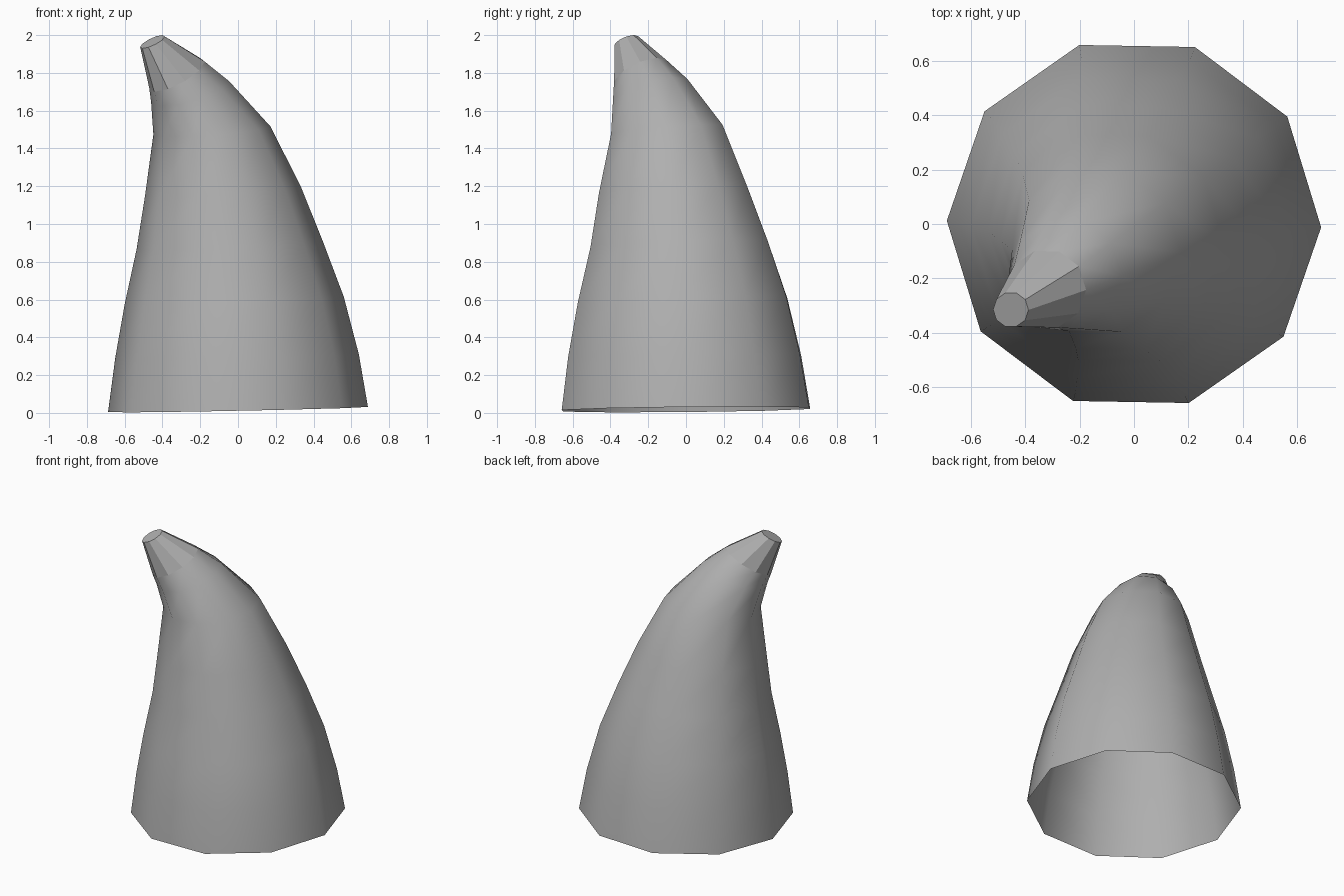
import bpy, bmesh, math

if "Cube" in bpy.data.objects:
    bpy.data.objects.remove(bpy.data.objects["Cube"])

SIDES = 10
# ring: centre x, y, z, radius, slope of the ring plane in x and in y
RINGS = [
    (0.00, 0.00, 0.018, 0.688, 0.02, 0.01),
    (-0.005, -0.007, 0.30, 0.645, 0.015, 0.01),
    (-0.02, -0.018, 0.595, 0.58, 0.035, 0.03),
    (-0.045, -0.035, 0.89, 0.492, 0.05, 0.04),
    (-0.08, -0.067, 1.175, 0.412, 0.06, 0.05),
    (-0.138, -0.10, 1.495, 0.31, 0.07, 0.08),
    (-0.253, -0.188, 1.70, 0.207, 0.27, 0.25),
    (-0.323, -0.24, 1.79, 0.147, 0.48, 0.38),
    (-0.453, -0.315, 1.965, 0.065, 0.43, 0.33),
]

bm = bmesh.new()


def add_ring(cx, cy, cz, r, sx, sy):
    verts = []
    for i in range(SIDES):
        a = math.tau * i / SIDES - math.radians(1)
        dx, dy = r * math.cos(a), r * math.sin(a)
        verts.append(bm.verts.new((cx + dx, cy + dy, cz + sx * dx + sy * dy)))
    return verts


# curved body, open at the bottom; the last band before the tip is faceted
rings = [add_ring(*r) for r in RINGS]
for k, (low, high) in enumerate(zip(rings, rings[1:])):
    for i in range(SIDES):
        j = (i + 1) % SIDES
        face = bm.faces.new((low[i], low[j], high[j], high[i]))
        face.smooth = k < len(rings) - 2

# flat cap on the tip
bm.faces.new(rings[-1])

mesh = bpy.data.meshes.new("horn")
bm.to_mesh(mesh)
bm.free()
horn = bpy.data.objects.new("horn", mesh)
bpy.context.collection.objects.link(horn)

# darker grey surface
grey = bpy.data.materials.new("dark_grey")
grey.diffuse_color = (0.43, 0.43, 0.43, 1)
grey.use_nodes = True
grey.node_tree.nodes["Principled BSDF"].inputs["Base Color"].default_value = grey.diffuse_color
mesh.materials.append(grey)
